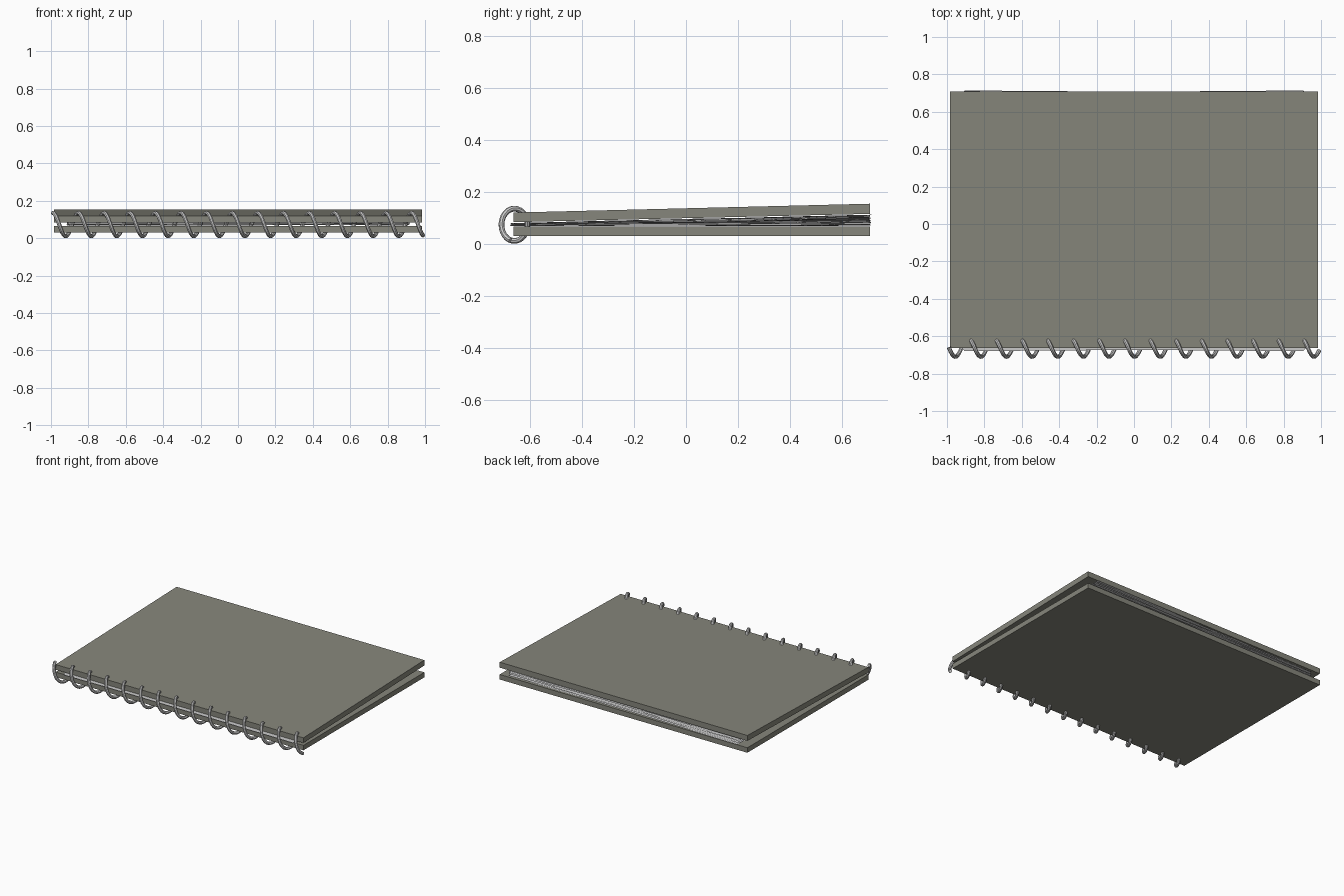
import bpy, bmesh, math, random

if "Cube" in bpy.data.objects:
    bpy.data.objects.remove(bpy.data.objects["Cube"])

random.seed(4)


def material(name, rgb):
    m = bpy.data.materials.new(name)
    m.diffuse_color = (*rgb, 1)
    m.use_nodes = True
    m.node_tree.nodes["Principled BSDF"].inputs["Base Color"].default_value = m.diffuse_color
    return m


cover_mat = material("cover_board", (0.24, 0.24, 0.2))


def finish(name, bm, mat=None):
    me = bpy.data.meshes.new(name)
    bm.to_mesh(me)
    bm.free()
    ob = bpy.data.objects.new(name, me)
    bpy.context.collection.objects.link(ob)
    if mat:
        me.materials.append(mat)
    return ob


# Covers: boards extruded across x from a side profile (y, z)
def cover(name, profile):
    bm = bmesh.new()
    face = bm.faces.new([bm.verts.new((-0.983, y, z)) for y, z in profile])
    ext = bmesh.ops.extrude_face_region(bm, geom=[face])["geom"]
    bmesh.ops.translate(bm, vec=(1.966, 0, 0),
                        verts=[v for v in ext if isinstance(v, bmesh.types.BMVert)])
    bmesh.ops.recalc_face_normals(bm, faces=bm.faces)
    return finish(name, bm, cover_mat)


Y0, Y1 = -0.663, 0.708
cover("back_cover", [(Y0, 0.03), (Y1, 0.03), (Y1, 0.066), (Y0, 0.066)])
cover("front_cover", [(Y0, 0.083), (Y1, 0.115), (Y1, 0.154), (Y0, 0.12)])


# Pages: thin wavy sheets fanned through the wedge between the covers
def page(i, count):
    bm = bmesh.new()
    bmesh.ops.create_grid(bm, x_segments=26, y_segments=22, size=1)
    twist = random.uniform(-0.008, 0.008)
    ph = [random.uniform(0, math.tau) for _ in range(3)]
    base = (i + 0.5) / count
    for v in bm.verts:
        u, w = v.co.x, v.co.y
        x = 0.912 * u - twist * w
        y = 0.017 + 0.69 * w + twist * u
        t = (y - Y0) / (Y1 - Y0)
        low = 0.068
        gap = 0.013 + 0.032 * t
        wave = (math.sin(2.6 * u + ph[0]) + 0.7 * math.sin(5 * w + ph[1])
                + 0.5 * math.sin(6 * u + 3 * w + ph[2]))
        f = min(0.97, max(0.03, base * 0.9 + 0.05 + 0.06 * wave))
        v.co = (x, y, low + gap * f)
    ob = finish(f"page_{i + 1}", bm)
    ob.data.shade_smooth()


for i in range(9):
    page(i, 9)

# Spiral binding: helical wire with 14 and a half turns
STEPS, TURNS = 28, 14.45
n = int(STEPS * TURNS)
curve = bpy.data.curves.new("spiral_path", "CURVE")
curve.dimensions = "3D"
curve.bevel_depth = 0.011
curve.bevel_resolution = 2
curve.use_fill_caps = True
spline = curve.splines.new("POLY")
spline.points.add(n)
for k, p in enumerate(spline.points):
    a = math.tau * TURNS * k / n
    p.co = (-0.99 + 1.98 * k / n, -0.66 - 0.05 * math.sin(a),
            0.073 + 0.062 * math.cos(a), 1)
wire = bpy.data.objects.new("spiral_path", curve)
bpy.context.collection.objects.link(wire)
bpy.context.view_layer.objects.active = wire
wire.select_set(True)
bpy.ops.object.convert(target="MESH")
wire = bpy.context.object
wire.name = "spiral_binding"
bpy.ops.object.shade_smooth_by_angle()
